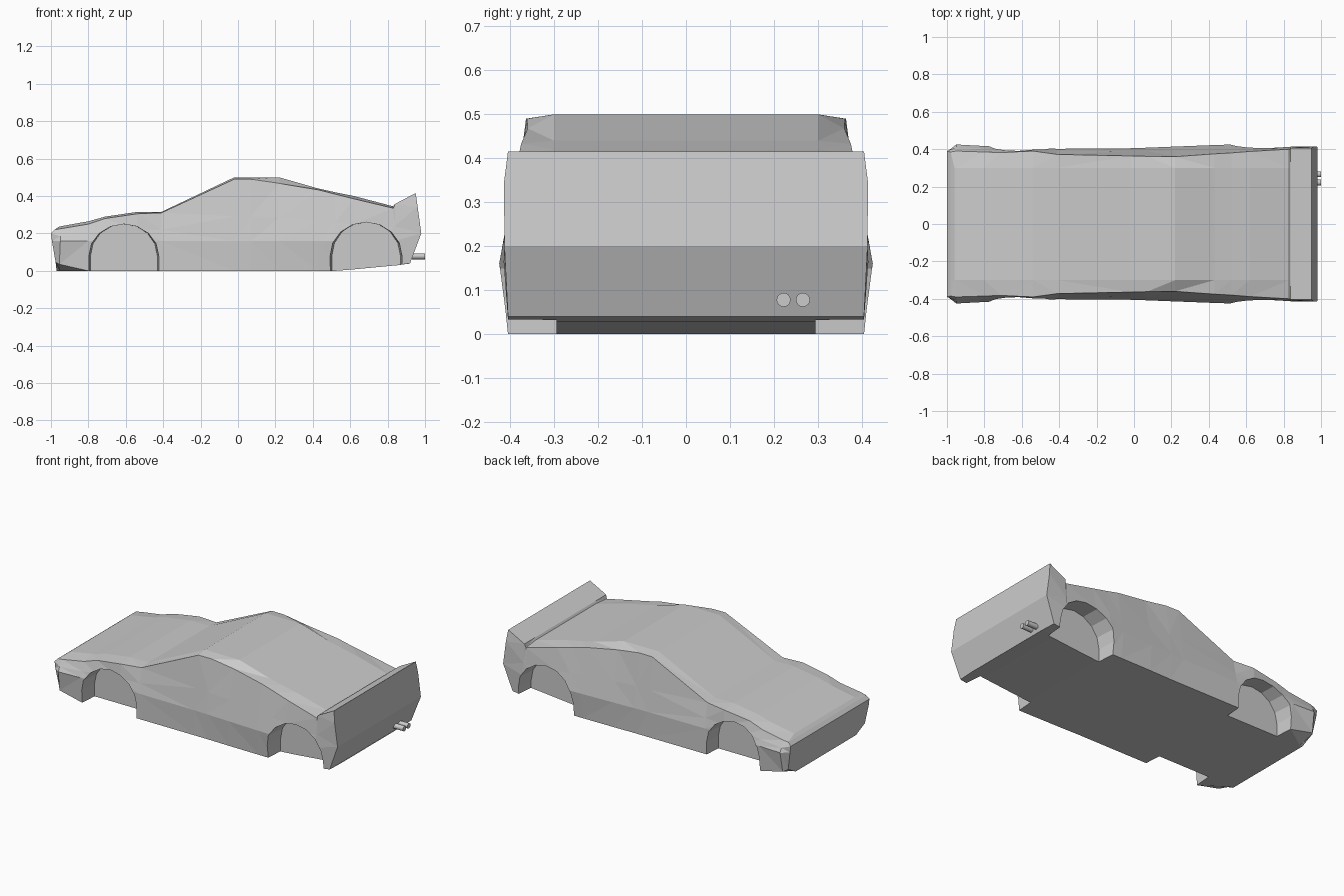
import bpy, bmesh, math
from mathutils import Matrix

cube = bpy.data.objects.get("Cube")
if cube:
    bpy.data.objects.remove(cube, do_unlink=True)

grey = bpy.data.materials.new("light_grey_paint")
grey.use_nodes = True
colour = (0.6, 0.6, 0.6, 1)
grey.diffuse_color = colour
grey.node_tree.nodes["Principled BSDF"].inputs["Base Color"].default_value = colour


def finish(name, bm):
    bmesh.ops.recalc_face_normals(bm, faces=bm.faces)
    mesh = bpy.data.meshes.new(name)
    bm.to_mesh(mesh)
    bm.free()
    mesh.materials.append(grey)
    obj = bpy.data.objects.new(name, mesh)
    bpy.context.collection.objects.link(obj)
    return obj


INNER = 0.3  # half width of the flat centre panel


def section(x, floor, low_y, belt_y, edge_y, edge_z, top_z):
    """Half cross-section from the floor up to the roof panel."""
    belt_z = 0.16
    hip_z = belt_z + (edge_z - belt_z) * 0.4
    hip_y = belt_y + (edge_y - belt_y) * 0.4
    return [(x, INNER, floor), (x, low_y, floor), (x, belt_y, belt_z),
            (x, hip_y, hip_z), (x, edge_y, edge_z), (x, INNER, top_z)]


# Cross-sections from nose to tail
nose = [(-.97, INNER, 0), (-.975, .38, .045), (-.995, .39, .16),
        (-1, .39, .2), (-.98, .385, .22), (-.96, INNER, .235)]
corner = section(-.95, 0, .405, .425, .39, .225, .238)
corner[1] = (-.955, .405, .035)
stations = [
    (-.8, 0, .405, .417, .385, .25, .265),
    (-.71, 0, .4, .412, .382, .28, .29),
    (-.54, 0, .4, .406, .39, .305, .315),
    (-.41, 0, .4, .402, .372, .31, .315),
    (-.02, 0, .4, .405, .364, .49, .5),
    (.07, 0, .4, .408, .362, .49, .5),
    (.22, 0, .403, .414, .36, .468, .5),
    (.43, 0, .405, .422, .375, .433, .44),
    (.52, 0, .405, .425, .38, .41, .42),
    (.62, .008, .405, .421, .388, .385, .4),
    (.83, .028, .405, .415, .4, .335, .345),
    (.838, .028, .405, .415, .405, .357, .357),
]
tail = [(.925, INNER, .04), (.92, .405, .04), (.98, .413, .2),
        (.96, .414, .345), (.95, .405, .416), (.95, INNER, .416)]
halves = [nose, corner] + [section(*s) for s in stations] + [tail]

# Body shell lofted through the mirrored sections
bm = bmesh.new()
rings = []
for half in halves:
    ring = half + [(x, -y, z) for x, y, z in reversed(half)]
    rings.append([bm.verts.new(p) for p in ring])
count = len(rings[0])
for a, b in zip(rings, rings[1:]):
    for i in range(count):
        j = (i + 1) % count
        bm.faces.new((a[i], a[j], b[j], b[i]))
for ring in (rings[0], rings[-1]):
    for i in range(count // 2 - 1):
        bm.faces.new((ring[i], ring[i + 1], ring[-2 - i], ring[-1 - i]))
bmesh.ops.triangulate(bm, faces=[f for f in bm.faces])
body = finish("car_body", bm)


def wheel_well(name, centre, radius, height, side):
    """Tapered arch prism that cuts a closed pocket into the body."""
    bm = bmesh.new()
    spring = 0.08
    loops = []
    for y, scale in ((.295, .94), (.45, 1)):
        outline = [(radius, -.1)]
        for i in range(9):
            a = math.pi * i / 8
            outline.append((radius * math.cos(a),
                            spring + (height - spring) * math.sin(a)))
        outline.append((-radius, -.1))
        loops.append([bm.verts.new((centre + x * scale, side * y, z))
                      for x, z in outline])
    inner, outer = loops
    bm.faces.new(inner)
    bm.faces.new(outer)
    for i in range(len(inner)):
        bm.faces.new((inner[i - 1], inner[i], outer[i], outer[i - 1]))
    obj = finish(name, bm)
    obj.hide_render = True
    obj.hide_viewport = True
    obj.display_type = 'WIRE'
    return obj


# Wheel wells
for label, centre, radius, height in (("front", -.61, .19, .25),
                                      ("rear", .685, .195, .26)):
    for side_name, side in (("left", 1), ("right", -1)):
        cutter = wheel_well(f"{label}_{side_name}_well_cutter",
                            centre, radius, height, side)
        mod = body.modifiers.new(cutter.name, 'BOOLEAN')
        mod.operation = 'DIFFERENCE'
        mod.solver = 'EXACT'
        mod.object = cutter

# Bake the cuts and drop the cutters
bpy.context.view_layer.update()
graph = bpy.context.evaluated_depsgraph_get()
cut_mesh = bpy.data.meshes.new_from_object(body.evaluated_get(graph))
body.modifiers.clear()
body.data = cut_mesh
for obj in list(bpy.data.objects):
    if obj.name.endswith("_well_cutter"):
        bpy.data.objects.remove(obj, do_unlink=True)

# Twin exhaust pipes
for name, y in (("inner_exhaust", .222), ("outer_exhaust", .266)):
    bm = bmesh.new()
    bmesh.ops.create_cone(bm, cap_ends=True, segments=16, radius1=.016,
                          radius2=.016, depth=.07)
    bmesh.ops.rotate(bm, verts=bm.verts,
                     matrix=Matrix.Rotation(math.pi / 2, 3, 'Y'))
    bmesh.ops.translate(bm, verts=bm.verts, vec=(.965, y, .078))
    pipe = finish(name, bm)
    pipe.data.shade_smooth()
    pipe.data.set_sharp_from_angle(angle=math.radians(40))
